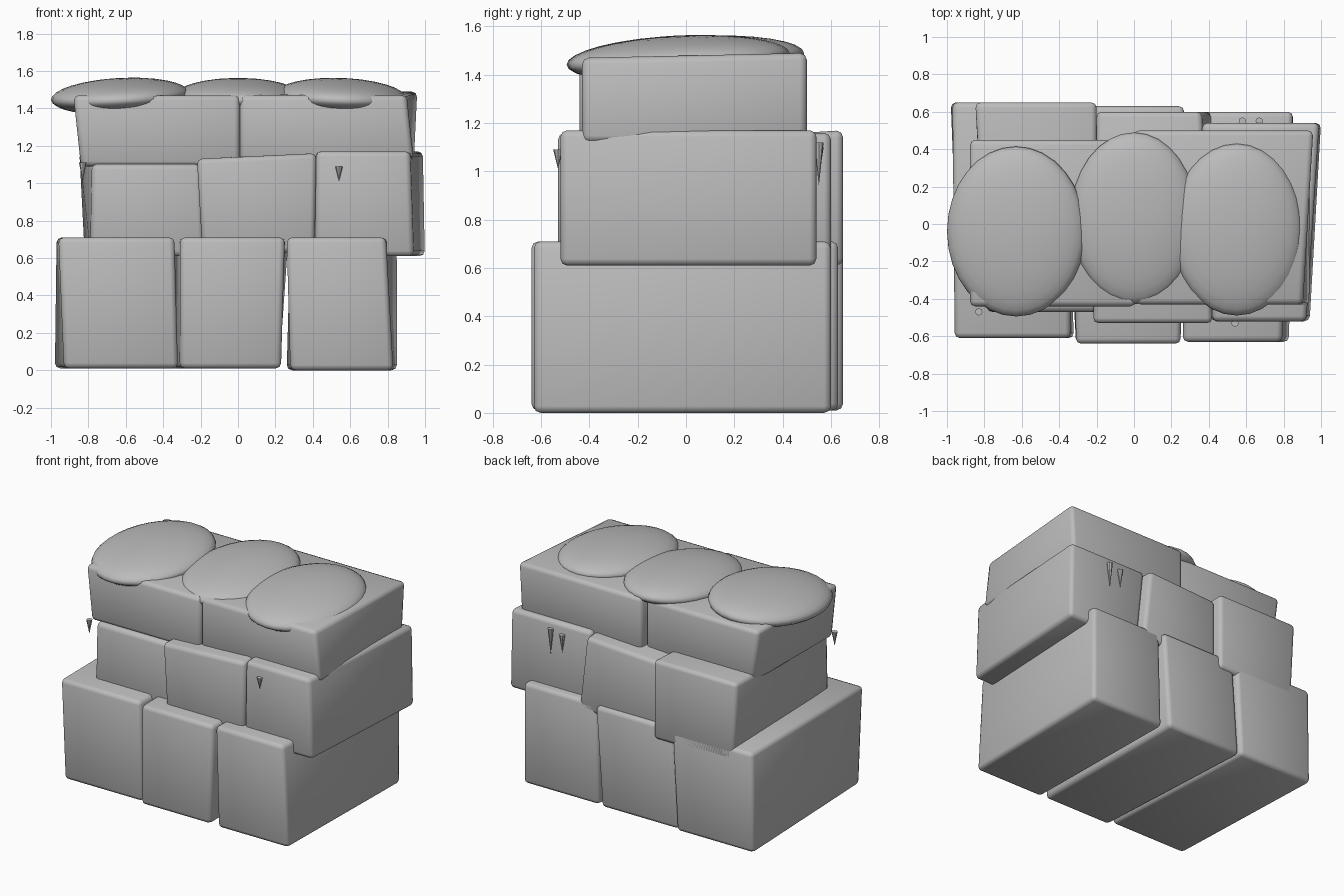
import bpy, bmesh, math
from mathutils import Vector

cube = bpy.data.objects.get("Cube")
if cube:
    bpy.data.objects.remove(cube, do_unlink=True)

GREY = (0.5, 0.5, 0.5, 1.0)
stone = bpy.data.materials.new("stone grey")
stone.use_nodes = True
stone.diffuse_color = GREY
stone.node_tree.nodes["Principled BSDF"].inputs["Base Color"].default_value = GREY


def finish(name, bm, smooth=True):
    bmesh.ops.recalc_face_normals(bm, faces=bm.faces)
    mesh = bpy.data.meshes.new(name)
    bm.to_mesh(mesh)
    bm.free()
    mesh.materials.append(stone)
    for poly in mesh.polygons:
        poly.use_smooth = smooth
    obj = bpy.data.objects.new(name, mesh)
    bpy.context.collection.objects.link(obj)
    return obj


def block(name, y, z, front_low, front_top, back_low, back_top, rise=0.0, slant=0.0):
    """Hand-cut block: x ranges at its four long edges; rise lifts the back top, slant the right top."""
    bm = bmesh.new()
    bmesh.ops.create_cube(bm, size=2)
    for v in bm.verts:
        right, back, top = (c > 0 for c in v.co)
        low, high = (back_low, back_top) if back else (front_low, front_top)
        x = (high if top else low)[right]
        v.co = Vector((x, y[back], z[top] + top * (rise * back + slant * right)))
    obj = finish(name, bm)
    bevel = obj.modifiers.new("soft edges", "BEVEL")
    bevel.width = 0.028
    bevel.segments = 2
    bevel.limit_method = 'NONE'


def cushion(name, centre, size, tilt):
    """Flattened dome resting on the top course."""
    bm = bmesh.new()
    bmesh.ops.create_uvsphere(bm, u_segments=32, v_segments=16, radius=1)
    for v in bm.verts:
        v.co = Vector(a * b for a, b in zip(v.co, size))
    obj = finish(name, bm)
    obj.location = centre
    obj.rotation_euler = [math.radians(a) for a in tilt]


def spike(name, x, y, top, length):
    """Small thorn pointing down."""
    bm = bmesh.new()
    bmesh.ops.create_cone(bm, cap_ends=True, segments=8, radius1=0.0, radius2=0.02, depth=length)
    bmesh.ops.remove_doubles(bm, verts=bm.verts, dist=0.0001)
    obj = finish(name, bm, smooth=False)
    obj.location = (x, y, top - length / 2)


# Bottom course
block("bottom_block_right", (-0.61, 0.65), (0.01, 0.71),
      (-0.93, -0.32), (-0.96, -0.34), (-0.98, -0.38), (-0.97, -0.34))
block("bottom_block_middle", (-0.64, 0.63), (0.01, 0.71),
      (-0.31, 0.23), (-0.31, 0.25), (-0.38, 0.22), (-0.33, 0.27))
block("bottom_block_left", (-0.63, 0.6), (0.0, 0.71),
      (0.28, 0.83), (0.26, 0.79), (0.26, 0.85), (0.28, 0.85))

# Middle course
block("middle_block_right", (-0.47, 0.65), (0.61, 1.1),
      (-0.79, -0.18), (-0.78, -0.2), (-0.82, -0.2), (-0.85, -0.2), rise=0.07)
block("middle_block_middle", (-0.53, 0.6), (0.63, 1.13),
      (-0.19, 0.41), (-0.22, 0.42), (-0.2, 0.42), (-0.2, 0.36), slant=0.03)
block("middle_block_left", (-0.52, 0.54), (0.61, 1.17),
      (0.41, 0.94), (0.42, 0.92), (0.42, 1.0), (0.36, 0.99))

# Top course
block("top_block_right", (-0.44, 0.45), (1.09, 1.47),
      (-0.84, 0.01), (-0.88, 0.01), (-0.83, 0.0), (-0.88, 0.0))
block("top_block_left", (-0.43, 0.5), (1.12, 1.47),
      (0.01, 0.94), (0.01, 0.9), (0.0, 0.94), (0.0, 0.96), rise=0.02)

# Rounded tops
cushion("cushion_right", (-0.63, -0.04, 1.465), (0.37, 0.455, 0.095), (3, -3, 0))
cushion("cushion_middle", (0.0, 0.03, 1.465), (0.34, 0.46, 0.095), (3, 0, 0))
cushion("cushion_left", (0.55, -0.03, 1.465), (0.35, 0.46, 0.095), (3, 2, 0))

# Thorns
spike("front_spike", 0.54, -0.53, 1.09, 0.08)
spike("side_spike", -0.83, -0.47, 1.11, 0.1)
spike("back_spike_outer", 0.67, 0.55, 1.12, 0.18)
spike("back_spike_inner", 0.58, 0.55, 1.1, 0.13)
